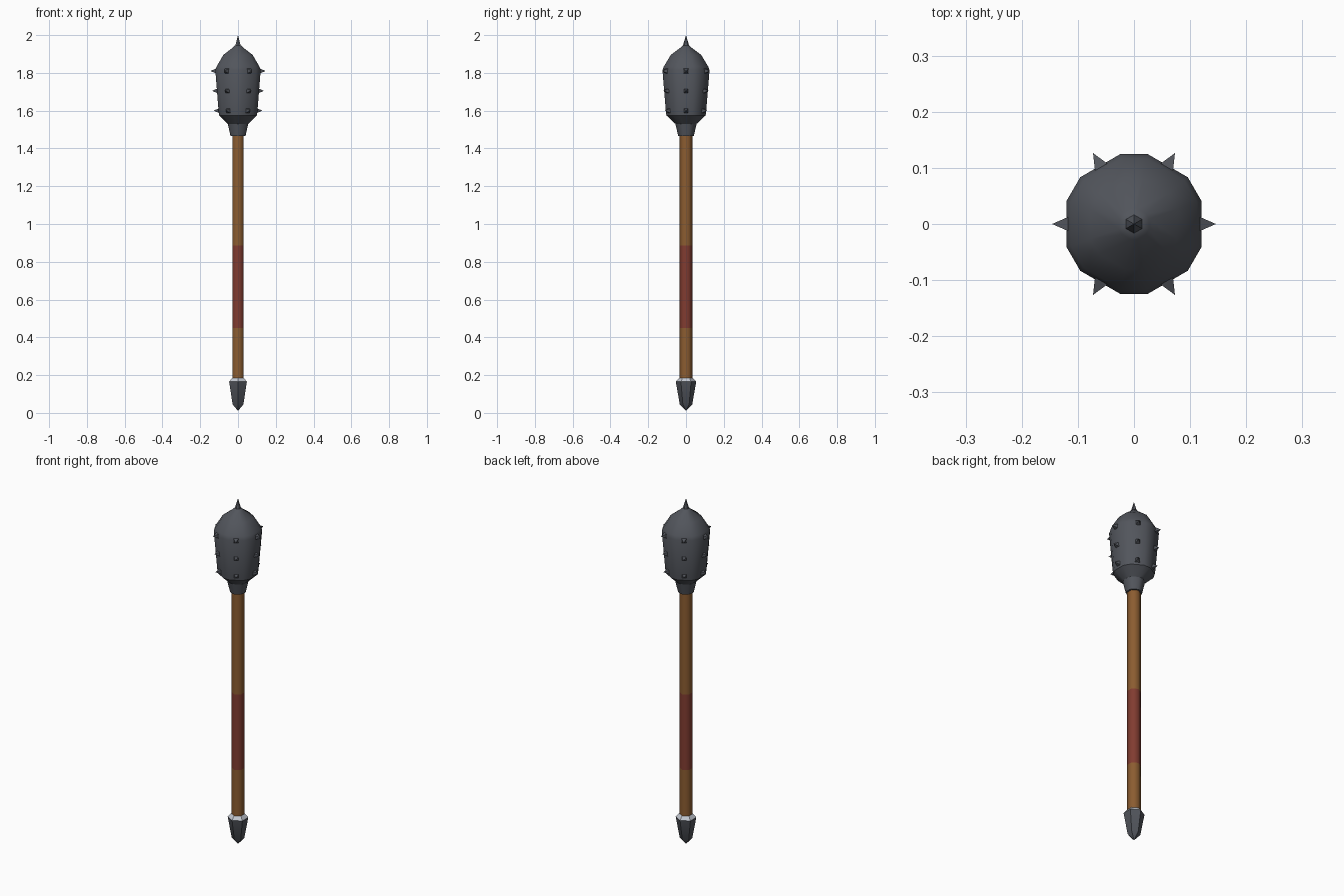
import bpy, bmesh, math
from mathutils import Matrix, Vector

if "Cube" in bpy.data.objects:
    bpy.data.objects.remove(bpy.data.objects["Cube"])


def material(name, rgb):
    m = bpy.data.materials.new(name)
    m.diffuse_color = (*rgb, 1)
    m.use_nodes = True
    m.node_tree.nodes["Principled BSDF"].inputs["Base Color"].default_value = m.diffuse_color
    return m


STEEL = material("dark steel", (0.085, 0.092, 0.108))
BRIGHT = material("bright steel", (0.55, 0.58, 0.64))
WOOD = material("brown wood", (0.26, 0.108, 0.03))
LEATHER = material("red leather", (0.22, 0.045, 0.03))

HEX = [30 + 60 * k for k in range(6)]
# hexagon with bevelled corners
BEVELLED = [a + d for a in HEX for d in (-11, 11)]


def finish(name, bm, mats, smooth=None):
    bmesh.ops.recalc_face_normals(bm, faces=bm.faces)
    me = bpy.data.meshes.new(name)
    bm.to_mesh(me)
    bm.free()
    ob = bpy.data.objects.new(name, me)
    bpy.context.collection.objects.link(ob)
    for m in mats:
        me.materials.append(m)
    if smooth:
        bpy.ops.object.select_all(action='DESELECT')
        ob.select_set(True)
        bpy.context.view_layer.objects.active = ob
        bpy.ops.object.shade_smooth_by_angle(angle=math.radians(smooth))
    return ob


def loft(name, angles, profile, mats, smooth=None, rule=None):
    """Stack rings of (z, radius); radius 0 makes a point."""
    bm = bmesh.new()
    rings = []
    for z, r in profile:
        if r == 0:
            rings.append([bm.verts.new((0, 0, z))])
        else:
            rings.append([bm.verts.new((r * math.cos(math.radians(a)),
                                        r * math.sin(math.radians(a)), z)) for a in angles])
    n = len(angles)
    for lo, hi in zip(rings, rings[1:]):
        for i in range(n):
            j = (i + 1) % n
            quad = [lo[i % len(lo)], lo[j % len(lo)], hi[j % len(hi)], hi[i % len(hi)]]
            bm.faces.new(list(dict.fromkeys(quad)))
    for ring in (rings[0], rings[-1]):
        if len(ring) > 2:
            bm.faces.new(ring)
    if rule:
        for f in bm.faces:
            f.material_index = rule(f.calc_center_median().z)
    return finish(name, bm, mats, smooth)


# Shaft with the leather grip as its middle band
loft("shaft", HEX, [(0.15, 0.035), (0.45, 0.035), (0.885, 0.035), (1.50, 0.035)],
     [WOOD, LEATHER], 65, lambda z: 1 if 0.45 < z < 0.885 else 0)

# Pommel with a bright upper rim
loft("pommel", HEX, [(0.01, 0.0), (0.045, 0.033), (0.165, 0.054), (0.185, 0.036)],
     [STEEL, BRIGHT], 40, lambda z: 1 if z > 0.168 else 0)

# Collar and head
loft("collar", BEVELLED, [(1.465, 0.042), (1.53, 0.057), (1.575, 0.106)], [STEEL], 30)
loft("head", BEVELLED, [(1.575, 0.106), (1.60, 0.109), (1.815, 0.127), (1.835, 0.119), (1.895, 0.082),
                        (1.935, 0.028), (1.945, 0.019)], [STEEL], 50)

# Top spike
loft("top_spike", HEX, [(1.93, 0.021), (2.0, 0.0)], [STEEL])

# Rows of small pyramid studs, one on each flat of the head
bm = bmesh.new()
for z, tip in ((1.81, 0.146), (1.705, 0.137), (1.60, 0.129)):
    for k in range(6):
        turn = Matrix.Rotation(math.radians(60 * k), 4, 'Z')
        base = [bm.verts.new(turn @ Vector((tip - 0.032, s * 0.014, z + t * 0.014)))
                for s, t in ((-1, -1), (1, -1), (1, 1), (-1, 1))]
        point = bm.verts.new(turn @ Vector((tip, 0, z)))
        bm.faces.new(base)
        for i in range(4):
            bm.faces.new((base[i], base[(i + 1) % 4], point))
finish("head_studs", bm, [STEEL])
